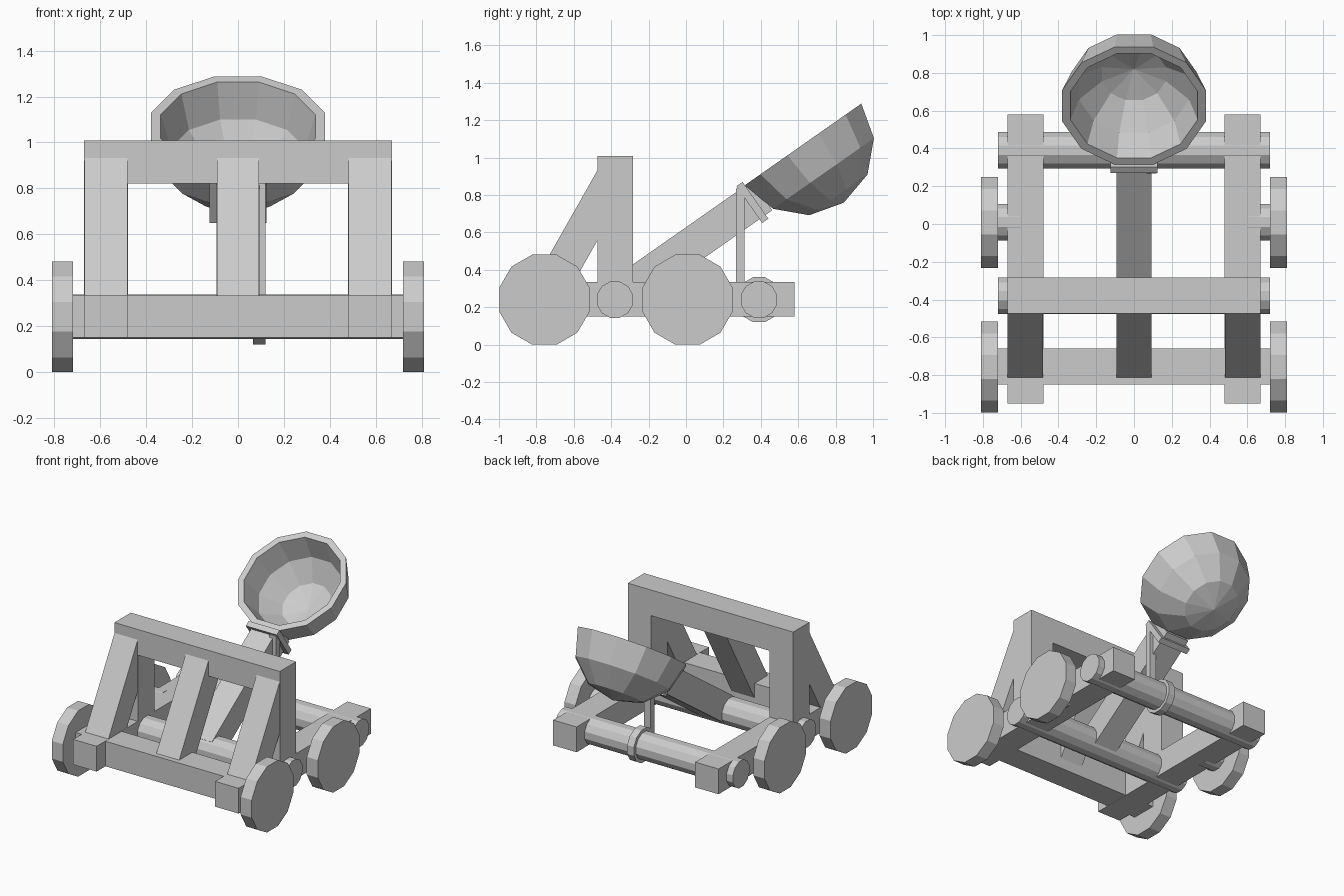
import bpy, bmesh, math
from mathutils import Matrix, Vector

cube = bpy.data.objects.get("Cube")
if cube:
    bpy.data.objects.remove(cube, do_unlink=True)

GREY = (0.6, 0.6, 0.6, 1.0)
wood = bpy.data.materials.new("grey_wood")
wood.use_nodes = True
wood.diffuse_color = GREY
wood.node_tree.nodes["Principled BSDF"].inputs["Base Color"].default_value = GREY


def finish(name, bm):
    bmesh.ops.recalc_face_normals(bm, faces=bm.faces)
    mesh = bpy.data.meshes.new(name)
    bm.to_mesh(mesh)
    bm.free()
    mesh.materials.append(wood)
    obj = bpy.data.objects.new(name, mesh)
    bpy.context.collection.objects.link(obj)
    return obj


def box(name, xs, ys, zs):
    """Axis-aligned beam given by its ranges."""
    bm = bmesh.new()
    size = [b - a for a, b in (xs, ys, zs)]
    mid = [(a + b) / 2 for a, b in (xs, ys, zs)]
    mat = Matrix.Translation(mid) @ Matrix.Diagonal((*size, 1))
    bmesh.ops.create_cube(bm, size=1, matrix=mat)
    return finish(name, bm)


def bar(name, x, width, height, start, end):
    """Slanted beam between two (y, z) points."""
    a, b = Vector((x, *start)), Vector((x, *end))
    d = b - a
    bm = bmesh.new()
    mat = (Matrix.Translation((a + b) / 2)
           @ Matrix.Rotation(math.atan2(d.z, d.y), 4, 'X')
           @ Matrix.Diagonal((width, d.length, height, 1)))
    bmesh.ops.create_cube(bm, size=1, matrix=mat)
    return finish(name, bm)


def drum(name, x0, x1, y, apothem):
    """Twelve-sided cylinder along x with flats facing up and sideways."""
    bm = bmesh.new()
    mat = (Matrix.Translation(((x0 + x1) / 2, y, HUB))
           @ Matrix.Rotation(math.pi / 2, 4, 'Y')
           @ Matrix.Rotation(math.pi / 12, 4, 'Z'))
    r = apothem / math.cos(math.pi / 12)
    bmesh.ops.create_cone(bm, cap_ends=True, segments=12, radius1=r, radius2=r,
                          depth=x1 - x0, matrix=mat)
    return finish(name, bm)


HUB = 0.24
IN, OUT, AXLE, RIM = 0.48, 0.67, 0.72, 0.81
PIVOT = Vector((-0.38, 0.245))
TILT = math.radians(35)
ALONG = Vector((math.cos(TILT), math.sin(TILT)))

# Side frames: rail, upright, brace and wheels, on both sides
for side, s in (("left", 1), ("right", -1)):
    xs = sorted((s * IN, s * OUT))
    box(side + "_rail", xs, (-0.95, 0.58), (0.15, 0.335))
    box(side + "_upright", xs, (-0.473, -0.283), (0.33, 0.83))
    bar(side + "_brace", s * 0.575, 0.188, 0.185, (-0.74, 0.274), (-0.385, 0.9))
    for place, y in (("front", -0.757), ("rear", 0.008)):
        drum(f"{place}_{side}_wheel", *sorted((s * AXLE, s * RIM)), y, 0.241)
    drum(side + "_rear_stub", *sorted((s * 0.6, s * 0.73)), 0.01, 0.097)

# Cross members
box("front_beam", (-AXLE, AXLE), (-0.85, -0.66), (0.151, 0.334))
box("top_beam", (-OUT, OUT), (-0.473, -0.283), (0.82, 1.008))
bar("centre_brace", 0, 0.185, 0.185, (-0.74, 0.274), (-0.385, 0.9))
drum("pivot_roller", -AXLE, AXLE, -0.38, 0.097)
drum("rear_roller", -AXLE, AXLE, 0.39, 0.097)

# Throwing arm with collar, tied down to the rear roller
bar("throwing_arm", 0, 0.187, 0.19, PIVOT, PIVOT + ALONG * 0.96)
bar("arm_collar", 0, 0.25, 0.24, PIVOT + ALONG * 0.877, PIVOT + ALONG * 0.917)
drum("roller_loop", 0.065, 0.12, 0.39, 0.12)
box("tie_strap", (0.07, 0.12), (0.267, 0.313), (HUB, 0.835))

# Bowl: half sphere profile spun around its axis, outer and inner walls
profile = []
for r, angles in ((0.38, (90, 60, 30, 0)), (0.337, (0, 30, 60, 90))):
    for a in map(math.radians, angles):
        profile.append((r * math.cos(a) / math.cos(math.pi / 12), 0, -r * math.sin(a)))
bm = bmesh.new()
verts = [bm.verts.new(p) for p in profile]
edges = [bm.edges.new(pair) for pair in zip(verts, verts[1:])]
bmesh.ops.rotate(bm, verts=verts, matrix=Matrix.Rotation(math.pi / 12, 3, 'Z'))
bmesh.ops.spin(bm, geom=verts + edges, axis=(0, 0, 1), cent=(0, 0, 0),
               angle=math.tau, steps=12, use_merge=True)
bmesh.ops.remove_doubles(bm, verts=bm.verts, dist=0.001)
bmesh.ops.transform(bm, verts=bm.verts, matrix=Matrix.Translation((0, 0.626, 1.07))
                    @ Matrix.Rotation(TILT, 4, 'X'))
finish("bowl", bm)
